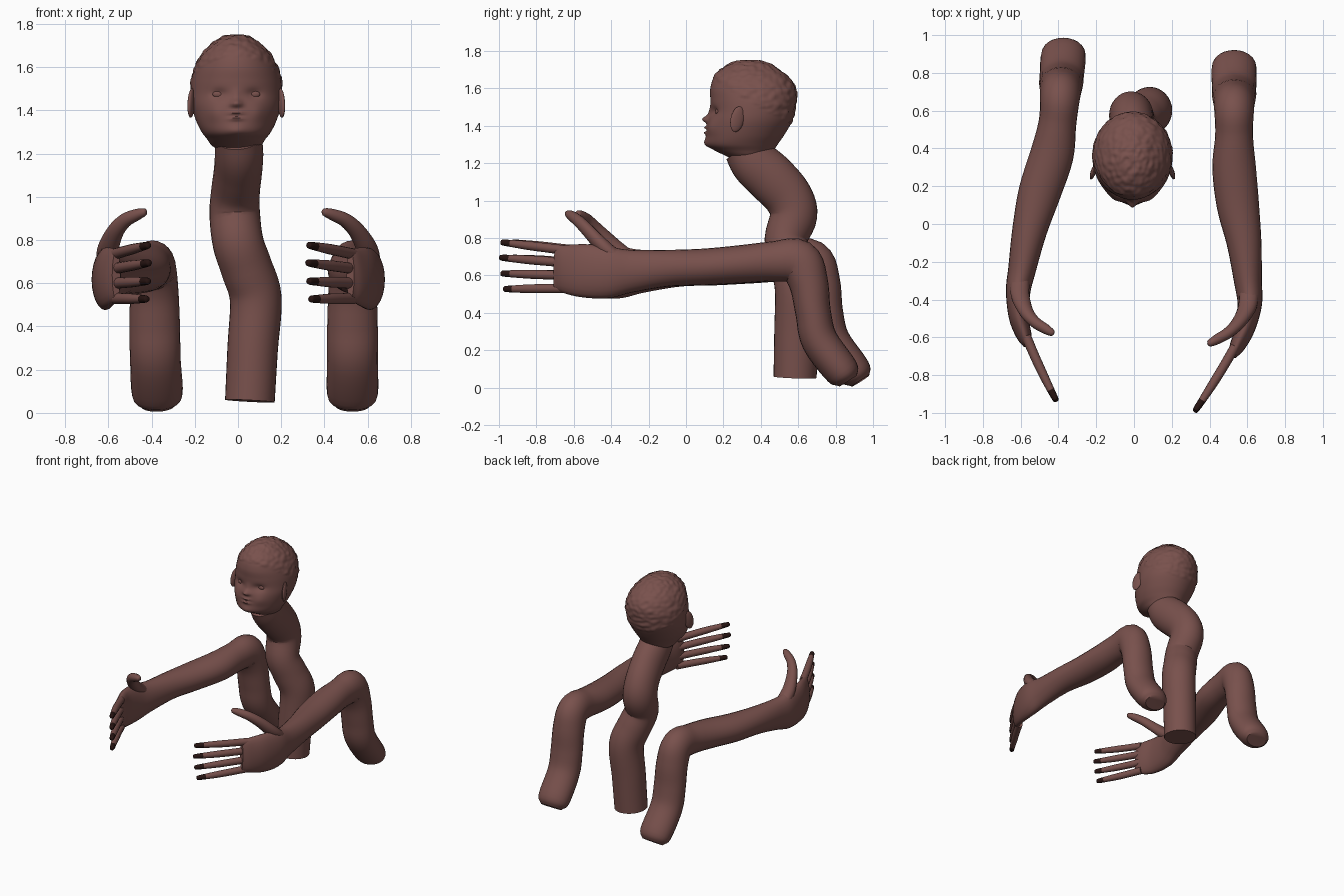
import bpy, bmesh, math
from mathutils import Vector, noise

if "Cube" in bpy.data.objects:
    bpy.data.objects.remove(bpy.data.objects["Cube"])


def material(name, rgb):
    m = bpy.data.materials.new(name)
    m.diffuse_color = (*rgb, 1)
    m.use_nodes = True
    m.node_tree.nodes["Principled BSDF"].inputs["Base Color"].default_value = m.diffuse_color
    return m


SKIN = material("brown skin", (0.19, 0.082, 0.073))
NAIL = material("dark nail", (0.02, 0.007, 0.006))


def spline(keys, sub):
    """Catmull-Rom resampling of tuples of any length."""
    k = [Vector(p) for p in keys]
    k = [k[0] * 2 - k[1]] + k + [k[-1] * 2 - k[-2]]
    out = []
    for i in range(1, len(k) - 2):
        a, b, c, d = k[i - 1:i + 3]
        for s in range(sub):
            t = s / sub
            out.append((b * 2 + (c - a) * t + (a * 2 - b * 5 + c * 4 - d) * t * t
                        + (b * 3 - a - c * 3 + d) * t ** 3) * 0.5)
    return out + [k[-2]]


def skin_rings(name, rings, nail_from=None, angle=50):
    """Bridge a list of point rings into a closed smooth mesh."""
    bm = bmesh.new()
    rows = [[bm.verts.new(p) for p in r] for r in rings]
    n = len(rows[0])
    for i, (r, q) in enumerate(zip(rows, rows[1:])):
        for j in range(n):
            f = bm.faces.new((r[j], r[(j + 1) % n], q[(j + 1) % n], q[j]))
            f.material_index = int(nail_from is not None and i >= nail_from)
    bm.faces.new(rows[0])
    bm.faces.new(rows[-1]).material_index = int(nail_from is not None)
    bmesh.ops.recalc_face_normals(bm, faces=bm.faces)
    me = bpy.data.meshes.new(name)
    bm.to_mesh(me)
    bm.free()
    me.materials.append(SKIN)
    me.materials.append(NAIL)
    ob = bpy.data.objects.new(name, me)
    bpy.context.collection.objects.link(ob)
    bpy.ops.object.select_all(action='DESELECT')
    ob.select_set(True)
    bpy.context.view_layer.objects.active = ob
    bpy.ops.object.shade_smooth_by_angle(angle=math.radians(angle))
    return ob


def tube(name, keys, sides=24, sub=5, ref=(1, 0, 0), nails=0):
    """Tube through (x, y, z, half width along ref, other half width)."""
    pts = spline(keys, sub)
    pos = [Vector(p[:3]) for p in pts]
    rings = []
    for i, p in enumerate(pts):
        t = (pos[min(i + 1, len(pos) - 1)] - pos[max(i - 1, 0)]).normalized()
        side = Vector(ref)
        side = (side - t * side.dot(t)).normalized()
        up = t.cross(side)
        rings.append([pos[i] + side * p[3] * math.cos(a) + up * p[4] * math.sin(a)
                      for a in (math.tau * j / sides for j in range(sides))])
    return skin_rings(name, rings, len(pts) - 1 - nails if nails else None)


def ellipsoid(name, loc, size):
    rings = []
    for i in range(1, 16):
        a = math.pi * i / 16
        rings.append([(loc[0] + size[0] * math.sin(a) * math.cos(b),
                       loc[1] + size[1] * math.sin(a) * math.sin(b),
                       loc[2] + size[2] * math.cos(a))
                      for b in (math.tau * j / 20 for j in range(20))])
    return skin_rings(name, rings)


# Winding neck
tube("neck", [(.055, .583, .055, .115, .115), (.068, .592, .30, .117, .12),
              (.082, .600, .53, .12, .125), (.04, .565, .67, .12, .12),
              (0, .535, .79, .118, .115), (-.015, .575, .92, .117, .127),
              (-.012, .545, 1.02, .113, .13), (0, .455, 1.12, .112, .135),
              (.005, .37, 1.20, .112, .13), (0, .32, 1.28, .11, .12)], 32)

# Head: lofted rows of (z, front y, back y, half width), then sculpted features
HEAD = [(1.20, .29, .41, .05), (1.235, .22, .44, .11), (1.27, .15, .47, .137),
        (1.30, .11, .49, .16), (1.35, .107, .525, .185), (1.42, .115, .565, .207),
        (1.48, .13, .58, .212), (1.54, .13, .59, .207), (1.60, .13, .585, .19),
        (1.66, .15, .545, .158), (1.71, .20, .48, .108), (1.74, .26, .42, .06),
        (1.75, .33, .36, .015)]
CX = -.008
# (x, z, width, height, push along y); negative pushes forward
FEATURES = [(0, 1.435, .02, .018, -.03), (0, 1.47, .014, .03, -.008),
            (.02, 1.428, .012, .01, -.008), (-.02, 1.428, .012, .01, -.008),
            (.08, 1.475, .036, .024, .017), (-.08, 1.475, .036, .024, .017),
            (0, 1.39, .03, .008, -.014), (0, 1.362, .028, .008, -.014),
            (0, 1.376, .032, .004, .008), (0, 1.305, .04, .025, -.01),
            (.1, 1.39, .04, .04, -.01), (-.1, 1.39, .04, .04, -.01)]
rings = []
for z, yf, yb, hw in spline(HEAD, 9):
    ring = []
    for j in range(96):
        a = math.tau * j / 96
        x, y = hw * math.cos(a), (yf + yb) / 2 + (yb - yf) / 2 * math.sin(a)
        if math.sin(a) < -.2:
            y += sum(d * math.exp(-((x - fx) / w) ** 2 - ((z - fz) / h) ** 2)
                     for fx, fz, w, h, d in FEATURES)
        p = Vector((x + CX, y, z))
        if z + .6 * (y - .1) > 1.68:      # short lumpy hair
            c = Vector((CX, .35, 1.5))
            p += (p - c).normalized() * (.003 + .007 * noise.noise(p * 38))
            p.z = min(p.z, 1.752)
        ring.append(p)
    rings.append(ring)
skin_rings("head", rings, angle=60)

for s, side in ((1, "left"), (-1, "right")):
    ellipsoid(side + "_eye", (CX + s * .08, .168, 1.475), (.03, .011, .017))
    ear = ellipsoid(side + "_ear", (0, 0, 0), (.014, .038, .07))
    ear.location = (CX + s * .208, .275, 1.435)
    ear.rotation_euler = (math.radians(-14), 0, s * math.radians(18))

# Arms: bent at the elbow, ending in a flat palm
ARM = [(.53, .868, .035, .08, .055), (.53, .835, .085, .117, .092),
       (.53, .715, .25, .117, .098), (.53, .68, .40, .117, .095),
       (.53, .655, .56, .112, .105), (.53, .60, .672, .105, .12),
       (.53, .47, .675, .10, .107), (.53, .30, .66, .115, .102),
       (.55, .10, .645, .112, .098), (.583, -.10, .638, .092, .098),
       (.603, -.30, .622, .074, .115), (.613, -.42, .617, .065, .14),
       (.59, -.55, .625, .052, .142), (.545, -.65, .635, .04, .128),
       (.52, -.70, .637, .02, .112)]
THUMB = [(.61, -.34, .67, .04, .05), (.60, -.44, .75, .04, .05),
         (.555, -.52, .835, .034, .04), (.50, -.575, .89, .03, .033),
         (.44, -.61, .917, .027, .027), (.40, -.632, .93, .018, .018),
         (.39, -.637, .932, .006, .006)]
# Sideways drift of the other arm relative to a plain mirror, by y
DRIFT = [(-1, -.09), (-.42, 0), (-.1, .03), (.1, .05), (.3, .095), (.5, .13), (1, .17)]


def finger(z0, z1, length):
    keys = []
    for t, r in ((0, .026), (.3, .025), (.55, .024), (.8, .02), (.97, .016), (1, .008)):
        f = t * length
        keys.append((.535 - .215 * f - .02 * f * (f - 1), -.65 - .345 * f,
                     z0 + (z1 - z0) * t, r, r))
    return keys


def other_side(keys):
    out = []
    for x, y, z, a, b in keys:
        for (y0, d0), (y1, d1) in zip(DRIFT, DRIFT[1:]):
            if y0 <= y <= y1:
                d = d0 + (d1 - d0) * (y - y0) / (y1 - y0)
        out.append((d - x, y + .065 * (1 if y > -.5 else .85), z, a, b))
    return out


FINGERS = {"index": (.735, .777, .98), "middle": (.668, .695, 1),
           "ring": (.60, .61, .98), "little": (.53, .527, .94)}
for side, place in (("left", list), ("right", other_side)):
    tube(side + "_arm", place(ARM))
    tube(side + "_thumb", place(THUMB), 16, ref=(0, 1, 0))
    for name, spec in FINGERS.items():
        tube(f"{side}_{name}_finger", place(finger(*spec)), 14, nails=9)
